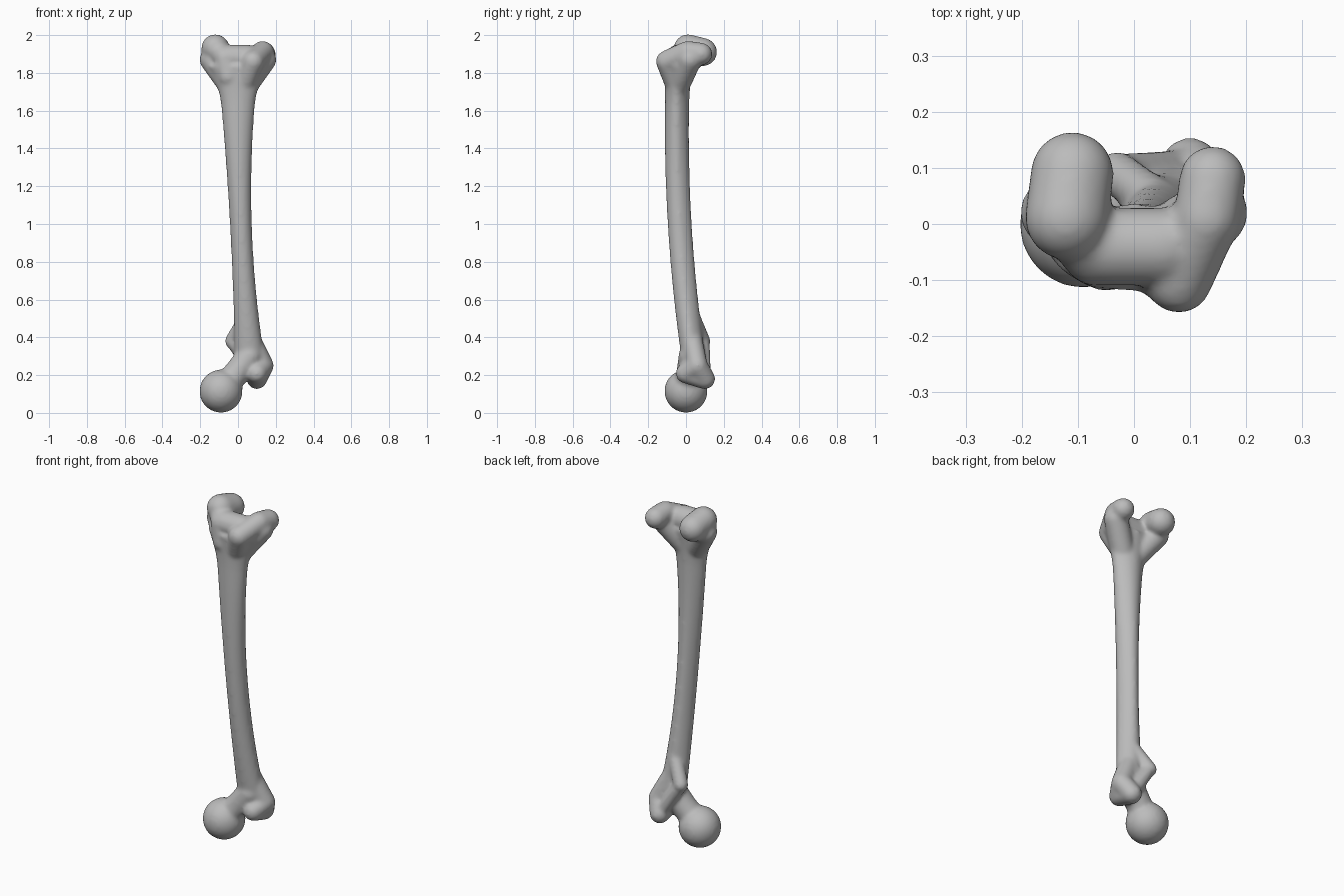
import bpy, bmesh, math
from mathutils import Matrix

cube = bpy.data.objects.get("Cube")
if cube:
    bpy.data.objects.remove(cube, do_unlink=True)

GREY = (.5, .5, .5, 1)
bone_grey = bpy.data.materials.new("bone_grey")
bone_grey.use_nodes = True
bone_grey.diffuse_color = GREY
bone_grey.node_tree.nodes["Principled BSDF"].inputs["Base Color"].default_value = GREY

bm = bmesh.new()


def limb(radius, *points):
    """Rounded rod through the points, or a ball if there is only one."""
    for pair in zip(points, points[1:] or points):
        cloud = bmesh.new()
        for point in set(pair):
            bmesh.ops.create_icosphere(
                cloud, subdivisions=3, radius=radius, matrix=Matrix.Translation(point))
        verts = [bm.verts.new(v.co) for v in cloud.verts]
        cloud.free()
        bmesh.ops.convex_hull(bm, input=verts)
        loose = [v for v in bm.verts if not v.link_faces]
        bmesh.ops.delete(bm, geom=loose, context="VERTS")


def shaft_ring(z, sides):
    """One section of the bowed shaft, narrower at the back."""
    flare = max(z - 1.62, 0) ** 2
    center_x = .09 * (1 - z / 1.7) ** 2
    center_y = .06 * (z - 1.5) ** 2 - .048
    radius_x = .058 + .06 * (z - .9) ** 2 + flare
    radius_y = .064 + .3 * flare
    ring = []
    for i in range(sides):
        angle = math.tau * i / sides
        back = max(math.sin(angle), 0)
        x = center_x + radius_x * math.cos(angle) * (1 - .2 * back)
        y = center_y + radius_y * math.sin(angle)
        ring.append(bm.verts.new((x, y, z)))
    return ring


def shaft(bottom, top, steps=40, sides=32):
    """Closed loft of shaft sections."""
    rings = [shaft_ring(bottom + (top - bottom) * k / steps, sides) for k in range(steps + 1)]
    for low, high in zip(rings, rings[1:]):
        for i in range(sides):
            j = (i + 1) % sides
            bm.faces.new((low[i], low[j], high[j], high[i]))
    bm.faces.new(rings[0][::-1])
    bm.faces.new(rings[-1])


# Bowed shaft, flaring towards the top
shaft(bottom=.28, top=1.84)

# Ball head and neck
limb(.115, (-.09, 0, .115))
limb(.07, (-.08, 0, .13), (0, .02, .22), (.06, .03, .3))

# Large outer knob beside the neck
outer_side = (.135, .06, .25)
outer_tip = (.1, .1, .18)
limb(.055, (.06, .03, .4), outer_side, outer_tip, (.1, 0, .21), outer_side)

# Small inner knob and the crest joining both knobs
inner_knob = (-.03, .09, .38)
limb(.04, (.04, .04, .5), inner_knob, (.04, .05, .3))
limb(.035, inner_knob, outer_tip)

# Rounded knuckles at the top
inner_crown = (-.12, .01, 1.93)
limb(.075, (-.11, .09, 1.91), inner_crown)
limb(.06, inner_crown, (-.07, -.05, 1.88), (-.05, -.06, 1.78))
limb(.06, (.14, .08, 1.9), (.13, .01, 1.91), (.08, -.1, 1.86), (.04, -.06, 1.76))

# Side bulges below the knuckles, and the groove floor between them
for x in (-.14, .14):
    limb(.064, (x, .02, 1.87), (x / 3, -.04, 1.74))
limb(.07, (-.05, -.04, 1.88), (.05, -.04, 1.88))

bmesh.ops.recalc_face_normals(bm, faces=bm.faces)
mesh = bpy.data.meshes.new("thigh_bone")
bm.to_mesh(mesh)
bm.free()
mesh.materials.append(bone_grey)
bone = bpy.data.objects.new("thigh_bone", mesh)
bpy.context.collection.objects.link(bone)

# Fuse the parts into one soft surface
fuse = bone.modifiers.new("fuse", "REMESH")
fuse.mode = "VOXEL"
fuse.voxel_size = .009
fuse.use_smooth_shade = True
soften = bone.modifiers.new("soften", "SMOOTH")
soften.factor = .5
soften.iterations = 14
